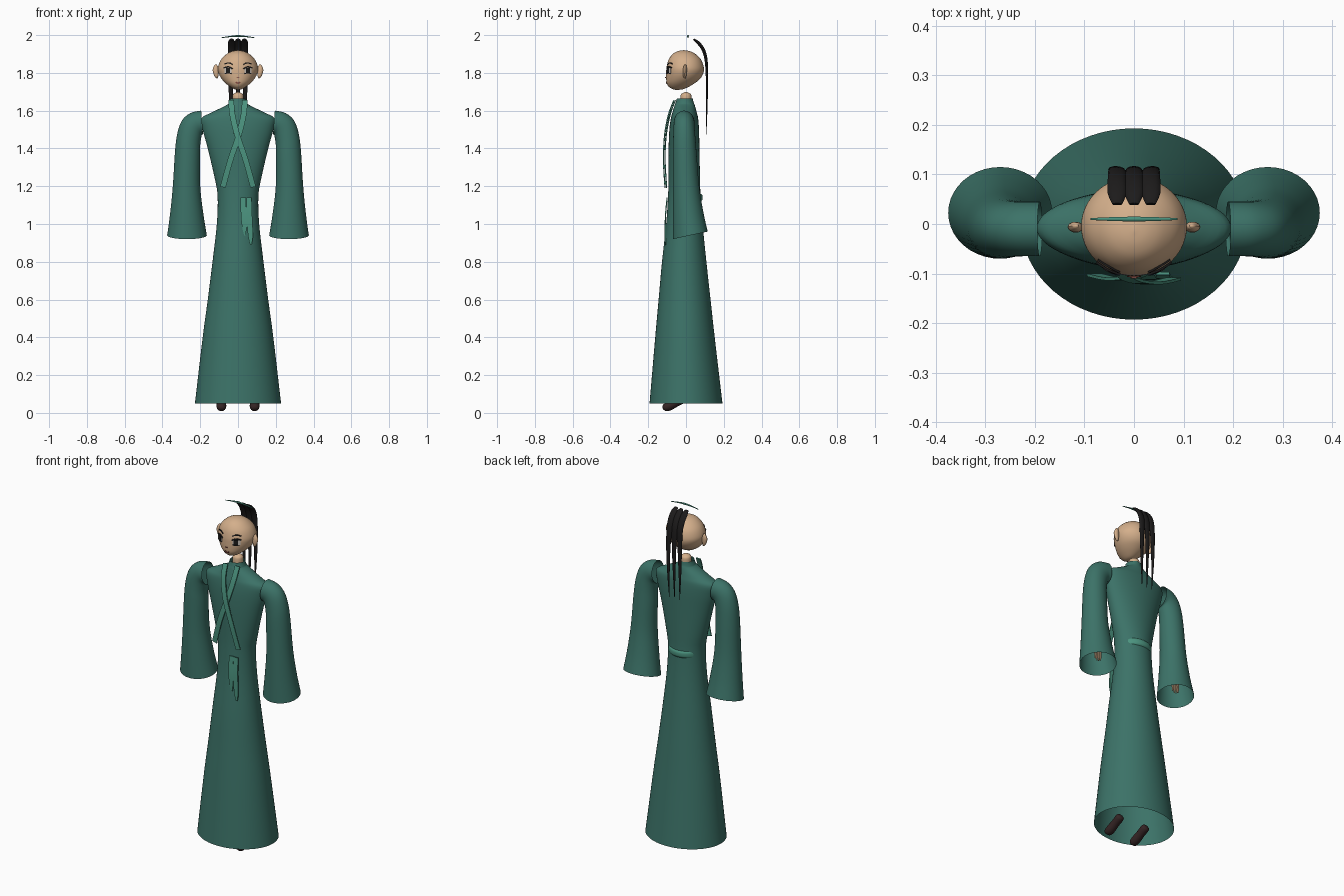
import bpy, bmesh, math
from mathutils import Vector


def material(name, rgb):
    m = bpy.data.materials.new(name)
    m.diffuse_color = (*rgb, 1)
    return m


ROBE = material("robe green", (0.045, 0.17, 0.138))
TRIM = material("trim green", (0.07, 0.29, 0.21))
SKIN = material("skin", (0.66, 0.43, 0.26))
HAIR = material("hair black", (0.012, 0.011, 0.011))
SHOE = material("shoe brown", (0.035, 0.018, 0.018))
WHITE = material("eye white", (0.6, 0.55, 0.5))
LIP = material("lip brown", (0.2, 0.06, 0.045))


def spline(rows, steps):
    """Catmull-Rom through rows of equal length."""
    out = []
    for i in range(len(rows) - 1):
        p0, p1, p2, p3 = (rows[max(0, min(len(rows) - 1, i + k))] for k in (-1, 0, 1, 2))
        for s in range(steps):
            t = s / steps
            out.append([0.5 * (2 * b + (c - a) * t + (2 * a - 5 * b + 4 * c - d) * t * t
                               + (3 * b - a - 3 * c + d) * t ** 3)
                        for a, b, c, d in zip(p0, p1, p2, p3)])
    return out + [list(rows[-1])]


def skin_rings(name, rings, mat, caps=True, angle=40):
    """Joins closed rings of points into one surface."""
    bm = bmesh.new()
    vs = [[bm.verts.new(p) for p in r] for r in rings]
    n = len(rings[0])
    for a, b in zip(vs, vs[1:]):
        for i in range(n):
            j = (i + 1) % n
            bm.faces.new((a[i], a[j], b[j], b[i]))
    if caps:
        bm.faces.new(vs[0])
        bm.faces.new(vs[-1])
    bmesh.ops.recalc_face_normals(bm, faces=bm.faces)
    me = bpy.data.meshes.new(name)
    bm.to_mesh(me)
    bm.free()
    me.materials.append(mat)
    ob = bpy.data.objects.new(name, me)
    bpy.context.collection.objects.link(ob)
    bpy.ops.object.select_all(action='DESELECT')
    ob.select_set(True)
    bpy.context.view_layer.objects.active = ob
    bpy.ops.object.shade_smooth_by_angle(angle=math.radians(angle))
    return ob


def lathe(name, rows, mat, n=48, steps=4, caps=True):
    """Horizontal ellipses from rows of z, half width, front y, back y."""
    rings = []
    for z, rx, yf, yb in spline(rows, steps):
        rx = max(rx, 0.001)
        rings.append([(rx * math.cos(a), (yf + yb) / 2 + (yb - yf) / 2 * math.sin(a), z)
                      for a in (2 * math.pi * i / n for i in range(n))])
    return skin_rings(name, rings, mat, caps)


def sweep(name, rows, mat, n=10, steps=5, flat=False):
    """Tube along rows of x, y, z, half width, half depth; flat gives a ribbon."""
    path = spline(rows, steps)
    rings = []
    for i, (x, y, z, w, d) in enumerate(path):
        t = Vector(path[min(i + 1, len(path) - 1)][:3]) - Vector(path[max(i - 1, 0)][:3])
        side = t.cross(Vector((0, 1, 0))).normalized()
        up = side.cross(t).normalized()
        if flat:
            sec = [(-w, -d), (w, -d), (w, d), (-w, d)]
        else:
            sec = [(w * math.cos(2 * math.pi * k / n), d * math.sin(2 * math.pi * k / n)) for k in range(n)]
        rings.append([Vector((x, y, z)) + side * a + up * b for a, b in sec])
    return skin_rings(name, rings, mat)


# Robe: open flared skirt, waist, sloped shoulders and collar
lathe("robe", [
    (0.05, 0.228, -0.193, 0.193), (0.4, 0.187, -0.163, 0.152), (0.6, 0.16, -0.145, 0.13),
    (0.8, 0.135, -0.127, 0.108), (1.0, 0.112, -0.105, 0.088), (1.15, 0.108, -0.095, 0.077),
    (1.25, 0.125, -0.092, 0.074), (1.4, 0.16, -0.092, 0.071), (1.5, 0.187, -0.088, 0.069),
    (1.56, 0.193, -0.08, 0.064), (1.59, 0.14, -0.072, 0.057), (1.63, 0.06, -0.06, 0.046),
    (1.645, 0.046, -0.054, 0.04), (1.665, 0.04, -0.048, 0.036)], ROBE, 64, caps=False)
lathe("belt", [(1.12, 0.095, -0.085, 0.08), (1.13, 0.097, -0.088, 0.087),
               (1.15, 0.097, -0.088, 0.087), (1.16, 0.095, -0.085, 0.08)], TRIM, caps=False)

# Head, neck
HEAD = [(1.71, 0.0, -0.05, -0.045), (1.713, 0.018, -0.068, -0.018), (1.725, 0.04, -0.09, 0.012),
        (1.745, 0.066, -0.102, 0.046), (1.77, 0.088, -0.105, 0.076), (1.80, 0.103, -0.105, 0.092),
        (1.83, 0.106, -0.103, 0.094), (1.87, 0.09, -0.092, 0.08), (1.90, 0.06, -0.07, 0.05),
        (1.915, 0.03, -0.043, 0.02), (1.92, 0.0, -0.015, -0.01)]
lathe("head", HEAD, SKIN)
lathe("neck", [(1.6, 0.03, -0.03, 0.03), (1.67, 0.03, -0.03, 0.03), (1.69, 0.023, -0.023, 0.023),
               (1.70, 0.0, 0.0, 0.0)], SKIN, 24)


def face_y(x, z):
    """Front surface of the head."""
    for a, b in zip(HEAD, HEAD[1:]):
        if a[0] <= z <= b[0]:
            t = (z - a[0]) / (b[0] - a[0])
            _, rx, yf, yb = (p + (q - p) * t for p, q in zip(a, b))
            return (yf + yb) / 2 - (yb - yf) / 2 * math.sqrt(max(0, 1 - (x / rx) ** 2))


def face_mark(name, pts, half, mat, lift=0.003):
    sweep(name, [(x, face_y(x, z) - lift, z, half, 0.002) for x, z in pts], mat, steps=3, flat=True)


for s, tag in ((-1, "left"), (1, "right")):
    # Face marks
    face_mark(tag + "_brow", [(s * 0.03, 1.845), (s * 0.05, 1.853), (s * 0.072, 1.847)], 0.003, HAIR)
    face_mark(tag + "_lash", [(s * 0.03, 1.822), (s * 0.05, 1.832), (s * 0.075, 1.826)], 0.004, HAIR)
    face_mark(tag + "_eye_white", [(s * 0.034, 1.813), (s * 0.053, 1.813), (s * 0.071, 1.813)], 0.013, WHITE, 0.002)
    face_mark(tag + "_iris", [(s * 0.042, 1.813), (s * 0.052, 1.813), (s * 0.062, 1.813)], 0.014, HAIR, 0.004)
    face_mark(tag + "_lower_lid", [(s * 0.036, 1.797), (s * 0.053, 1.795), (s * 0.07, 1.798)], 0.002, HAIR)
    # Ear
    sweep(tag + "_ear", [(s * 0.108, -0.006, 1.772, 0.003, 0.003), (s * 0.114, -0.007, 1.785, 0.011, 0.009),
                         (s * 0.118, -0.006, 1.815, 0.016, 0.011), (s * 0.116, -0.004, 1.838, 0.009, 0.007),
                         (s * 0.113, -0.004, 1.844, 0.002, 0.002)], SKIN)

    # Sleeve: inner x, z, outer x, z, front y, back y, hem slant
    rings = []
    for xi, zi, xo, zo, yf, yb, sl in spline([
            (0.185, 1.475, 0.195, 1.60, -0.065, 0.045, 0), (0.192, 1.472, 0.25, 1.588, -0.065, 0.045, 0),
            (0.195, 1.455, 0.295, 1.55, -0.066, 0.046, 0), (0.2, 1.42, 0.32, 1.485, -0.068, 0.05, 0),
            (0.201, 1.36, 0.333, 1.39, -0.07, 0.056, 0), (0.2, 1.2, 0.345, 1.2, -0.07, 0.07, 0),
            (0.183, 1.05, 0.36, 1.05, -0.07, 0.092, 0.012), (0.165, 0.94, 0.375, 0.94, -0.07, 0.115, 0.02)], 5):
        rings.append([(s * ((xi + xo) / 2 + (xo - xi) / 2 * math.cos(a)),
                       (yf + yb) / 2 + (yb - yf) / 2 * math.sin(a),
                       (zi + zo) / 2 + (zo - zi) / 2 * math.cos(a) + sl * math.sin(a))
                      for a in (2 * math.pi * i / 40 for i in range(40))])
    skin_rings(tag + "_sleeve", rings, ROBE, caps=False)

    # Hand inside the sleeve
    sweep(tag + "_palm", [(s * 0.268, 0.015, 1.12, 0.014, 0.014), (s * 0.27, 0.018, 1.07, 0.024, 0.012),
                          (s * 0.27, 0.02, 1.02, 0.024, 0.01)], SKIN)
    for k in range(4):
        x = s * (0.252 + 0.012 * k)
        tip = 0.962 if k in (1, 2) else 0.97
        sweep(f"{tag}_finger_{k + 1}", [(x, 0.02, 1.03, 0.006, 0.006), (x, 0.022, 0.99, 0.0055, 0.0055),
                                        (x, 0.02, tip, 0.003, 0.003)], SKIN, 8, 3)

    # Shoe with the toe pointing down
    x = s * 0.088
    sweep(tag + "_shoe", [(x, -0.122, 0.022, 0.008, 0.006), (x, -0.114, 0.026, 0.021, 0.018),
                          (x, -0.09, 0.036, 0.026, 0.024), (x, -0.05, 0.056, 0.024, 0.022),
                          (x, -0.012, 0.076, 0.024, 0.022), (x, -0.002, 0.081, 0.012, 0.012)], SHOE, 16)

    # Crossing collar band
    off = 0.004 * s
    sweep(tag + "_collar_band", [(s * x, y + off, z, 0.015, 0.003) for x, y, z in (
        (0.036, -0.06, 1.655), (0.03, -0.088, 1.58), (0.004, -0.109, 1.47),
        (-0.04, -0.115, 1.34), (-0.08, -0.107, 1.195))], TRIM, flat=True)

face_mark("nose", [(-0.006, 1.776), (0, 1.774), (0.006, 1.776)], 0.002, LIP)
face_mark("mouth", [(-0.012, 1.75), (0, 1.746), (0.012, 1.75)], 0.004, LIP)

# Sash tails
for name, x0, x1, z1 in (("inner_sash_tail", 0.028, 0.036, 0.94), ("outer_sash_tail", 0.058, 0.068, 0.89)):
    sweep(name, [(x0, -0.1, 1.14, 0.014, 0.003), (x0 + 0.002, -0.108, 1.05, 0.015, 0.003),
                 (x1 - 0.002, -0.11, z1 + 0.05, 0.013, 0.003), (x1, -0.109, z1, 0.004, 0.003)], TRIM, flat=True)

# Hair: three tapering locks from the crown
for i, x in enumerate((-0.034, 0.0, 0.034)):
    sweep(f"hair_lock_{i + 1}", [
        (x, 0.04, 1.978, 0.010, 0.004), (x, 0.062, 1.962, 0.019, 0.008), (x, 0.09, 1.925, 0.019, 0.009),
        (x, 0.106, 1.87, 0.018, 0.008), (x * 1.1, 0.111, 1.77, 0.014, 0.006),
        (x * 1.1, 0.11, 1.62, 0.008, 0.004), (x, 0.107, 1.475, 0.001, 0.001)], HAIR, 12)

# Hairpin with a small raised middle
sweep("hairpin", [(-0.088, 0.01, 1.986, 0.002, 0.002), (-0.045, 0.01, 1.992, 0.003, 0.004),
                  (0, 0.01, 1.995, 0.005, 0.005), (0.045, 0.01, 1.992, 0.003, 0.004),
                  (0.088, 0.01, 1.986, 0.002, 0.002)], TRIM)
